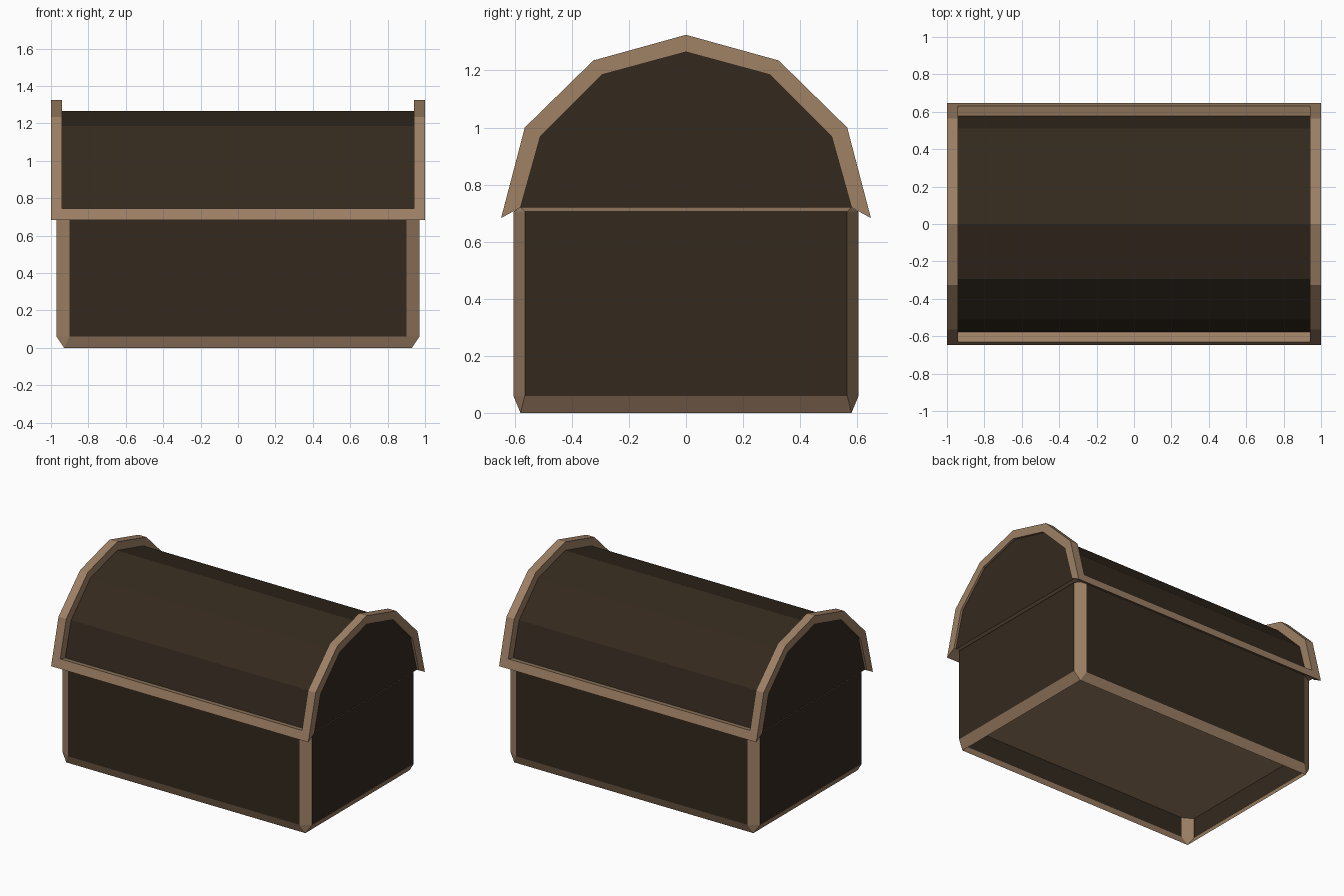
import bpy, bmesh

if "Cube" in bpy.data.objects:
    bpy.data.objects.remove(bpy.data.objects["Cube"])


def material(name, rgb):
    m = bpy.data.materials.new(name)
    m.diffuse_color = (*rgb, 1)
    m.use_nodes = True
    m.node_tree.nodes["Principled BSDF"].inputs["Base Color"].default_value = m.diffuse_color
    return m


DARK = material("dark wood", (0.034, 0.0222, 0.0128))
LIGHT = material("light wood trim", (0.342, 0.218, 0.130))


def finish(bm, name, *mats):
    me = bpy.data.meshes.new(name)
    bm.to_mesh(me)
    bm.free()
    ob = bpy.data.objects.new(name, me)
    for m in mats:
        me.materials.append(m)
    bpy.context.collection.objects.link(ob)
    return ob


def octagon(z):
    pts = [(0.97, 0.565), (0.90, 0.605), (-0.90, 0.605), (-0.97, 0.565)]
    return [(x, y, z) for x, y in pts] + [(-x, -y, z) for x, y in pts]


def rectangle(z):
    return [(sx * 0.93, sy * 0.58, z) for sx in (-1, 1) for sy in (-1, 1)]


def extrude_x(bm, section, x0, x1):
    """Sweep a closed (y, z) section from x0 to x1."""
    a = [bm.verts.new((x0, y, z)) for y, z in section]
    b = [bm.verts.new((x1, y, z)) for y, z in section]
    n = len(section)
    for i in range(n):
        j = (i + 1) % n
        bm.faces.new((a[i], a[j], b[j], b[i]))
    bm.faces.new(a)
    bm.faces.new(b)
    bmesh.ops.recalc_face_normals(bm, faces=bm.faces[:])
    bm.normal_update()


# Base: chamfered shell, dark panels with light chamfers, open underneath
bm = bmesh.new()
for p in rectangle(0) + octagon(0.06) + octagon(0.705) + rectangle(0.72):
    bm.verts.new(p)
bmesh.ops.convex_hull(bm, input=bm.verts[:])
bmesh.ops.dissolve_limit(bm, angle_limit=0.01, verts=bm.verts[:], edges=bm.edges[:])
bmesh.ops.recalc_face_normals(bm, faces=bm.faces[:])
bm.normal_update()
flat = [f for f in bm.faces if abs(f.normal.z) > 0.99]
bmesh.ops.delete(bm, geom=flat, context='FACES_ONLY')
for f in bm.faces:
    f.material_index = 0 if max(abs(f.normal.x), abs(f.normal.y)) > 0.99 else 1
finish(bm, "chest_base", DARK, LIGHT)

# Floor: raised inside the open base
bm = bmesh.new()
bm.faces.new([bm.verts.new(p) for p in octagon(0.2)])
finish(bm, "chest_floor", LIGHT)

# Lid profiles (half, from eave to ridge)
OUTER = [(0.648, 0.683), (0.565, 1.0), (0.325, 1.235), (0, 1.325)]
INNER = [(0.58, 0.72), (0.51, 0.97), (0.295, 1.185), (0, 1.265)]


def full(half):
    return half + [(-y, z) for y, z in reversed(half[:-1])]


# Lid body: dark faceted barrel with end panels just inside the ribs, light underside
bm = bmesh.new()
extrude_x(bm, full(INNER), -0.985, 0.985)
for f in bm.faces:
    f.material_index = 1 if f.normal.z < -0.9 else 0
finish(bm, "lid_barrel", DARK, LIGHT)

# Arched ribs at both ends of the lid
outer, inner = full(OUTER), full(INNER)
for side, s in (("left", -1), ("right", 1)):
    bm = bmesh.new()
    x0, x1 = s * 0.94, s * 1.0
    grid = [[bm.verts.new((x, *p)) for x, p in
             ((x0, o), (x1, o), (x1, i), (x0, i))] for o, i in zip(outer, inner)]
    for a, b in zip(grid, grid[1:]):
        for k in range(4):
            m = (k + 1) % 4
            bm.faces.new((a[k], a[m], b[m], b[k]))
    bm.faces.new(grid[0])
    bm.faces.new(grid[-1])
    bmesh.ops.recalc_face_normals(bm, faces=bm.faces[:])
    finish(bm, side + "_lid_rib", LIGHT)

# Rails along the lower lid edges, tops sloping inwards
for side, s in (("front", -1), ("back", 1)):
    bm = bmesh.new()
    rail = [(0.648, 0.683), (0.632, 0.744), (0.576, 0.73), (0.58, 0.72)]
    extrude_x(bm, [(s * y, z) for y, z in rail], -0.94, 0.94)
    finish(bm, side + "_lid_rail", LIGHT)
